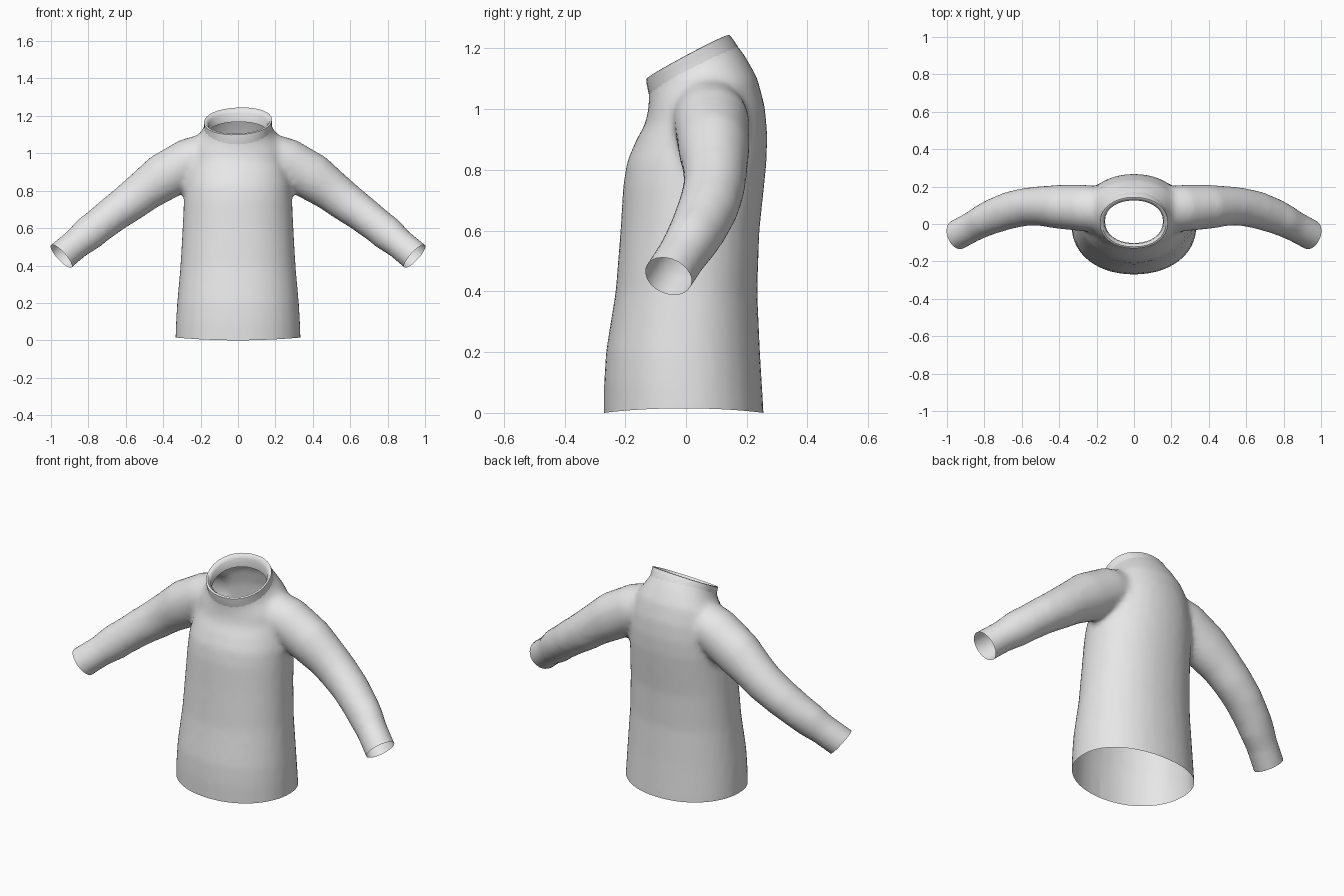
import bpy
import bmesh
from math import sin, cos, pi, copysign
from mathutils import Vector

cube = bpy.data.objects.get("Cube")
if cube:
    bpy.data.objects.remove(cube, do_unlink=True)

SEGMENTS = 32

wool = bpy.data.materials.new("light grey wool")
wool.use_nodes = True
wool.diffuse_color = (0.8, 0.8, 0.8, 1)
wool.node_tree.nodes["Principled BSDF"].inputs["Base Color"].default_value = wool.diffuse_color


def loft(bm, rings, capped=True):
    """Skin a list of point rings with quads."""
    loops = [[bm.verts.new(p) for p in ring] for ring in rings]
    for low, high in zip(loops, loops[1:]):
        for i in range(SEGMENTS):
            j = (i + 1) % SEGMENTS
            bm.faces.new((low[i], low[j], high[j], high[i]))
    if capped:
        bm.faces.new(loops[0][::-1])
        bm.faces.new(loops[-1])


def body_ring(z, half_width, front, back, slope=0, lean=0, power=0.94):
    """Level or tilted oval, slightly squarer than an ellipse."""
    mid, depth = (front + back) / 2, (back - front) / 2
    ring = []
    for i in range(SEGMENTS):
        c, s = cos(2 * pi * i / SEGMENTS), sin(2 * pi * i / SEGMENTS)
        x = half_width * copysign(abs(c) ** power, c)
        y = depth * copysign(abs(s) ** power, s)
        ring.append(Vector((x, mid + y, z + slope * y + lean * x)))
    return ring


def sleeve_rings(path, side):
    """Ovals square to the sleeve's centre line."""
    centres = [Vector(p[:3]) for p in path]
    rings = []
    for k, (x, y, z, tall, deep) in enumerate(path):
        along = centres[min(k + 1, len(path) - 1)] - centres[max(k - 1, 0)]
        up = along.cross(Vector((0, 1, 0))).normalized()
        across = along.cross(up).normalized()
        ring = []
        for i in range(SEGMENTS):
            a = 2 * pi * i / SEGMENTS
            p = centres[k] + up * tall * cos(a) + across * deep * sin(a)
            ring.append(Vector((side * p.x, p.y, p.z)))
        rings.append(ring)
    return rings


def make_object(name, bm):
    bmesh.ops.recalc_face_normals(bm, faces=bm.faces)
    mesh = bpy.data.meshes.new(name)
    bm.to_mesh(mesh)
    bm.free()
    mesh.materials.append(wool)
    obj = bpy.data.objects.new(name, mesh)
    bpy.context.collection.objects.link(obj)
    return obj


# Torso, from below the hem to above the neck
torso = [
    (-0.10, 0.335, -0.27, 0.257),
    (0.00, 0.335, -0.27, 0.256),
    (0.10, 0.332, -0.27, 0.25),
    (0.20, 0.326, -0.264, 0.244),
    (0.40, 0.308, -0.232, 0.235),
    (0.60, 0.297, -0.216, 0.242),
    (0.75, 0.29, -0.207, 0.258),
    (0.83, 0.285, -0.194, 0.266),
    (0.91, 0.27, -0.164, 0.268, 0.05),
    (0.98, 0.255, -0.135, 0.26, 0.15),
    (1.05, 0.24, -0.125, 0.235, 0.3),
    (1.11, 0.196, -0.122, 0.192, 0.45),
    (1.14, 0.178, -0.123, 0.165, 0.52),
    (1.175, 0.172, -0.124, 0.138, 0.53),
    (1.27, 0.172, -0.124, 0.138, 0.53),
]

# Sleeve centre line: position, half height, half depth
sleeve = [
    (0.12, 0.07, 1.00, 0.12, 0.12),
    (0.26, 0.085, 0.955, 0.127, 0.125),
    (0.40, 0.092, 0.872, 0.128, 0.118),
    (0.50, 0.096, 0.80, 0.112, 0.106),
    (0.57, 0.093, 0.745, 0.106, 0.102),
    (0.66, 0.075, 0.68, 0.098, 0.10),
    (0.75, 0.043, 0.61, 0.093, 0.094),
    (0.80, 0.02, 0.57, 0.094, 0.088),
    (0.86, -0.012, 0.52, 0.082, 0.082),
    (0.945, -0.058, 0.45, 0.083, 0.081),
    (1.06, -0.12, 0.355, 0.083, 0.081),
]

# Sweater: solids fused, softened, then cut open
bm = bmesh.new()
loft(bm, [body_ring(*row) for row in torso])
for side in (-1, 1):
    loft(bm, sleeve_rings(sleeve, side))
sweater = make_object("sweater_body", bm)
remesh = sweater.modifiers.new("fuse", 'REMESH')
remesh.mode = 'VOXEL'
remesh.voxel_size = 0.018
soften = sweater.modifiers.new("soften", 'SMOOTH')
soften.factor = 0.5
soften.iterations = 6

bpy.context.view_layer.update()
fused = sweater.evaluated_get(bpy.context.evaluated_depsgraph_get())
bm = bmesh.new()
bm.from_mesh(fused.to_mesh())
fused.to_mesh_clear()
sweater.modifiers.clear()

# Openings at hem, neck and both cuffs
openings = [
    ((0, 0, 0), (0, 0, -1)),
    ((0, 0.01, 1.15), (0, -0.53, 1)),
    ((0.945, -0.058, 0.45), (0.74, -0.3, -0.68)),
    ((-0.945, -0.058, 0.45), (-0.74, -0.3, -0.68)),
]
for point, outward in openings:
    bmesh.ops.bisect_plane(bm, geom=bm.verts[:] + bm.edges[:] + bm.faces[:],
                           plane_co=point, plane_no=Vector(outward).normalized(),
                           clear_outer=True)

# Hem rises a little at the sides
for v in bm.verts:
    if v.co.z < 0.1:
        v.co.z += 0.015 * (v.co.x / 0.335) ** 2 * (1 - v.co.z / 0.1)
bm.to_mesh(sweater.data)
bm.free()

# Collar, folded over the neck opening and down inside
collar_rows = [
    (1.10, 0.186, -0.118, 0.185, 0.45, 0.0),
    (1.13, 0.181, -0.124, 0.172, 0.5, 0.01),
    (1.155, 0.181, -0.129, 0.155, 0.53, 0.02),
    (1.172, 0.182, -0.131, 0.143, 0.53, 0.04),
    (1.174, 0.172, -0.122, 0.136, 0.53, 0.04),
    (1.155, 0.158, -0.106, 0.126, 0.53, 0.03),
    (1.11, 0.155, -0.102, 0.13, 0.5, 0.01),
]
bm = bmesh.new()
loft(bm, [body_ring(*row) for row in collar_rows], capped=False)
collar = make_object("collar", bm)

# Smooth shading
bpy.ops.object.select_all(action='DESELECT')
for obj in (sweater, collar):
    obj.select_set(True)
bpy.context.view_layer.objects.active = sweater
bpy.ops.object.shade_smooth_by_angle(angle=pi / 3)
